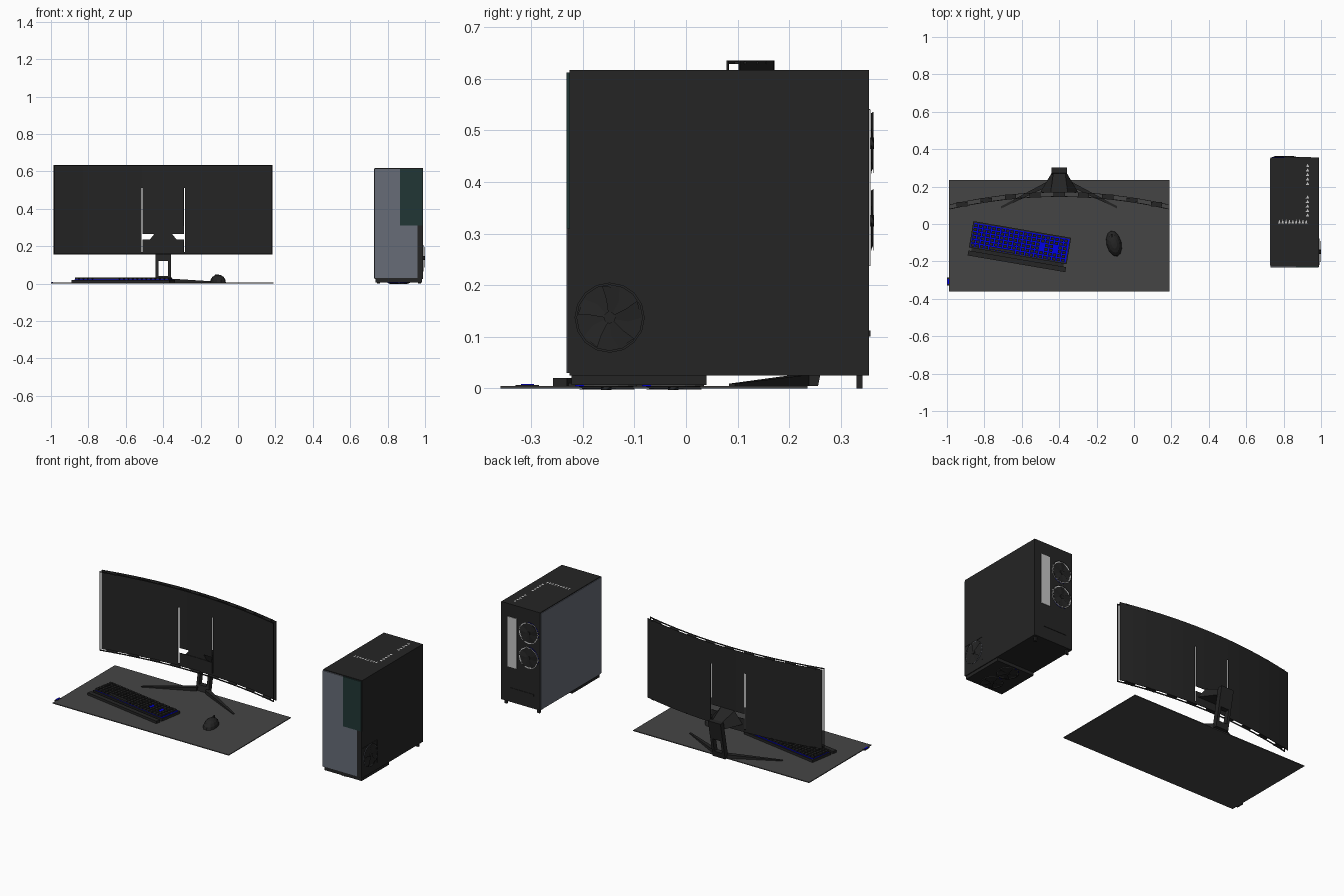
import bpy, bmesh, math
from mathutils import Matrix, Vector

cube = bpy.data.objects.get("Cube")
if cube:
    bpy.data.objects.remove(cube, do_unlink=True)


def material(name, r, g, b):
    m = bpy.data.materials.new(name)
    m.use_nodes = True
    m.diffuse_color = (r, g, b, 1)
    m.node_tree.nodes["Principled BSDF"].inputs["Base Color"].default_value = (r, g, b, 1)
    return m


DARK = material("matte_black", .018, .018, .018)
GREY = material("mat_grey", .06, .06, .06)
GLASS = material("smoked_blue_glass", .135, .15, .185)
GREEN = material("dark_green_glass", .015, .037, .035)
BLUE = material("glow_blue", 0, 0, .9)
LIGHT = material("light_grey", .55, .55, .55)


def finish(name, bm, *mats):
    me = bpy.data.meshes.new(name)
    bmesh.ops.recalc_face_normals(bm, faces=bm.faces)
    bm.to_mesh(me)
    bm.free()
    for m in mats:
        me.materials.append(m)
    ob = bpy.data.objects.new(name, me)
    bpy.context.collection.objects.link(ob)
    return ob


def add_box(bm, lo, hi):
    lo, hi = Vector(lo), Vector(hi)
    size = Matrix.Diagonal((*(hi - lo), 1))
    bmesh.ops.create_cube(bm, size=1, matrix=Matrix.Translation((lo + hi) / 2) @ size)


def box(name, lo, hi, mat):
    bm = bmesh.new()
    add_box(bm, lo, hi)
    return finish(name, bm, mat)


def loft(name, a, b, mat):
    """Solid between two matching polygon rings."""
    bm = bmesh.new()
    ra, rb = [[bm.verts.new(p) for p in ring] for ring in (a, b)]
    bm.faces.new(ra)
    bm.faces.new(rb)
    for i in range(len(ra)):
        j = (i + 1) % len(ra)
        bm.faces.new((ra[i], ra[j], rb[j], rb[i]))
    return finish(name, bm, mat)


def fan(name, centre, axis, r, glow, back):
    """Hub, five swept blades and rim in front of a thin disc."""
    bm = bmesh.new()

    def paint(start, index):
        bm.faces.ensure_lookup_table()
        for f in bm.faces[start:]:
            f.material_index = index

    def disc(radius, z, depth, index):
        n = len(bm.faces)
        bmesh.ops.create_cone(bm, cap_ends=True, segments=16, radius1=radius, radius2=radius,
                              depth=depth, matrix=Matrix.Translation((0, 0, z)))
        paint(n, index)

    disc(r, .001, .002, 2 if glow else 1)
    disc(r * (.88 if glow else .97), .002, .002, 1)
    disc(r * .17, .005, .008, 0)
    n = len(bm.faces)
    for i in range(5):
        t = i * math.tau / 5
        pts = [(.12, -.3), (.55, -.2), (.93, .0), (.95, .55), (.55, .5), (.15, .6)]
        vs = [bm.verts.new((r * d * math.cos(t + a), r * d * math.sin(t + a), .004 + .004 * (a > .3)))
              for d, a in pts]
        bm.faces.new(vs)
    for i in range(16):
        a, b = i * math.tau / 16, (i + 1) * math.tau / 16
        bm.faces.new([bm.verts.new((q * math.cos(t), q * math.sin(t), .006))
                      for q, t in ((r * .96, a), (r * 1.03, a), (r * 1.03, b), (r * .96, b))])
    paint(n, 0)
    ob = finish(name, bm, DARK, back, BLUE)
    q = Vector(axis).to_track_quat('Z', 'Y')
    ob.matrix_world = Matrix.Translation(centre) @ q.to_matrix().to_4x4()
    return ob


# Desk mat with a small edge tag
box("desk_mat", (-.99, -.36, 0), (.19, .235, .005), GREY)
box("mat_tag", (-1, -.33, 0), (-.985, -.285, .006), DARK)
box("mat_tag_light", (-.998, -.32, .006), (-.988, -.295, .008), BLUE)

# Curved monitor: slotted thin panel, front bezel and joining tabs
MID, HALF, LOW, HIGH = -.4, .585, .155, .635


def curve(x):
    return .158 - .067 * ((x - MID) / HALF) ** 2


def span(a, b, n):
    return [a + (b - a) * i / n for i in range(n + 1)]


def curved(name, xs, zs, offset, thick, skip=None):
    bm = bmesh.new()
    grid = [[bm.verts.new((x, curve(x) + offset, z)) for z in zs] for x in xs]
    for i in range(len(xs) - 1):
        for j in range(len(zs) - 1):
            if not (skip and skip((xs[i] + xs[i + 1]) / 2, (zs[j] + zs[j + 1]) / 2)):
                bm.faces.new((grid[i][j], grid[i + 1][j], grid[i + 1][j + 1], grid[i][j + 1]))
    ob = finish(name, bm, DARK)
    mod = ob.modifiers.new("thickness", 'SOLIDIFY')
    mod.thickness, mod.offset = thick, 0
    return ob


def opening(x, z):
    d = abs(x - MID)
    slit = .11 < d < .117 and .17 < z < .51
    return slit or (d < .11 and .235 < z < .265)


left = span(MID - HALF, MID - .117, 6)
centre = span(MID - .11, MID + .11, 4)
right = span(MID + .117, MID + HALF, 6)
curved("screen_panel", left + centre + right, [LOW, .17, .235, .265, .51, HIGH], .012, .003, opening)
whole = span(MID - HALF, MID + HALF, 16)
for label, z in (("bottom", LOW), ("top", HIGH - .006)):
    curved("bezel_" + label, whole, [z, z + .006], -.011, .004)
    bm = bmesh.new()
    for i in range(9):
        x = MID - HALF + .065 + i * .13
        y = curve(x)
        add_box(bm, (x - .03, y - .011, z), (x + .03, y + .012, z + .004))
    finish("bezel_tabs_" + label, bm, DARK)
for label, x in (("right", MID - HALF), ("left", MID + HALF - .006)):
    curved("bezel_" + label, [x, x + .006], [LOW, HIGH], -.011, .004)

# Monitor stand: mount, open column, splayed feet
loft("stand_mount",
     [(MID - .1, .172, .2), (MID + .1, .172, .2), (MID + .045, .172, .268), (MID - .045, .172, .268)],
     [(MID - .03, .29, .19), (MID + .03, .29, .19), (MID + .03, .285, .225), (MID - .03, .285, .225)], DARK)


def slab(name, x0, x1, z0, z1):
    def ring(z):
        y = .225 + .2 * z
        return [(x0, y, z), (x1, y, z), (x1, y + .03, z), (x0, y + .03, z)]
    loft(name, ring(z0), ring(z1), DARK)


slab("column_head", MID - .042, MID + .042, .12, .235)
slab("column_base", MID - .042, MID + .042, .005, .04)
for side, name in ((-1, "right"), (1, "left")):
    a, b = sorted((MID + side * .042, MID + side * .026))
    slab("column_post_" + name, a, b, .04, .12)
    x0, x1 = MID + side * .03, MID + side * .31
    loft("stand_foot_" + name,
         [(x0, .215, .005), (x0, .245, .005), (x0, .245, .027), (x0, .215, .027)],
         [(x1, .083, .005), (x1, .095, .005), (x1, .095, .009), (x1, .083, .009)], DARK)

# Keyboard, modelled straight and then turned
keyboard = [box("keyboard_base", (-.265, -.05, .005), (.265, .093, .02), DARK),
            box("key_glow", (-.258, -.042, .02), (.258, .085, .022), BLUE),
            box("wrist_rest", (-.265, -.093, .005), (.265, -.066, .02), DARK),
            box("rest_bridge", (-.25, -.068, .005), (.25, -.048, .01), DARK)]
bm = bmesh.new()
COLS, ROWS = 21, 6
for c in range(COLS):
    for r in range(ROWS):
        if c in (15, 18) and r in (2, 3):
            continue
        x, y = -.256 + c * .0244, -.041 + r * .021
        wide = .0244 if r == 0 and 4 <= c < 9 else .0185
        add_box(bm, (x, y, .022), (x + wide, y + .0155, .032))
keyboard.append(finish("keys", bm, DARK))
for ob in keyboard:
    ob.location = (-.613, -.121, 0)
    ob.rotation_euler.z = math.radians(-9.7)

# Mouse: low faceted dome with a wheel
bm = bmesh.new()
bmesh.ops.create_uvsphere(bm, u_segments=12, v_segments=8, radius=1)
bmesh.ops.bisect_plane(bm, geom=bm.verts[:] + bm.edges[:] + bm.faces[:], plane_co=(0, 0, 0),
                       plane_no=(0, 0, -1), clear_outer=True)
bmesh.ops.holes_fill(bm, edges=[e for e in bm.edges if e.is_boundary])
bmesh.ops.scale(bm, vec=(.04, .07, .042), verts=bm.verts)
add_box(bm, (-.004, .03, .025), (.004, .05, .042))
mouse = finish("mouse", bm, DARK)
mouse.location = (-.107, -.105, .006)
mouse.rotation_euler.z = math.radians(14)

# Computer tower body and panels
box("tower_body", (.73, -.226, .025), (.99, .355, .617), DARK)
box("side_glass", (.726, -.222, .03), (.73, .35, .612), GLASS)
box("front_glass_lower", (.73, -.232, .03), (.96, -.226, .31), GLASS)
box("front_glass_upper", (.73, -.232, .31), (.866, -.226, .612), GLASS)
box("front_green_panel", (.866, -.232, .31), (.987, -.226, .612), GREEN)
box("front_edge", (.96, -.23, .03), (.99, -.226, .31), DARK)
box("tower_plinth", (.735, -.222, .006), (.985, .04, .025), DARK)
for i, x in enumerate((.75, .97)):
    box("rear_foot_%d" % i, (x - .008, .33, 0), (x + .008, .342, .025), DARK)

# Case fans
fan("side_fan", (.99, -.148, .137), (1, 0, 0), .066, False, GLASS)
for i, z in enumerate((.475, .325)):
    fan("rear_fan_%d" % i, (.805, .355, z), (0, 1, 0), .066, True, LIGHT)
for i, y in enumerate((-.155, -.025)):
    fan("bottom_fan_%d" % i, (.86, y, .006), (0, 0, -1), .06, True, GREY)

# Side fan surround
bm = bmesh.new()
add_box(bm, (.99, -.22, .203), (.992, -.078, .206))
add_box(bm, (.99, -.081, .065), (.992, -.078, .206))
finish("side_fan_surround", bm, DARK)

# Rear slot covers and power inlet
box("rear_slot_cover", (.885, .355, .237), (.945, .358, .54), LIGHT)
box("power_inlet", (.77, .355, .1), (.93, .358, .112), DARK)

# Top vent: chevron slats with a lighter perforated border on two sides
bm = bmesh.new()
for i in range(9):
    for j in range(14):
        x, y = .76 + i * .018, .04 + j * .021
        s = .008 if i % 2 else -.008
        vs = [bm.verts.new((x + dx, y + dy, .619))
              for dx, dy in ((0, -s), (.018, s), (.018, s + .008), (0, .008 - s))]
        bm.faces.new(vs)
finish("top_vent_slats", bm, DARK)
bm = bmesh.new()


def triangle(x, y, dx, dy):
    bm.faces.new([bm.verts.new((x + a, y + b, .6185)) for a, b in ((0, 0), (dx, 0), (dx * .6, dy))])


for i in range(9):
    triangle(.77 + i * .018, .003, .013, .022)
for j in range(12):
    if j not in (5, 6):
        triangle(.917, .04 + j * .024, .02, .017)
finish("top_vent_perforations", bm, LIGHT)
